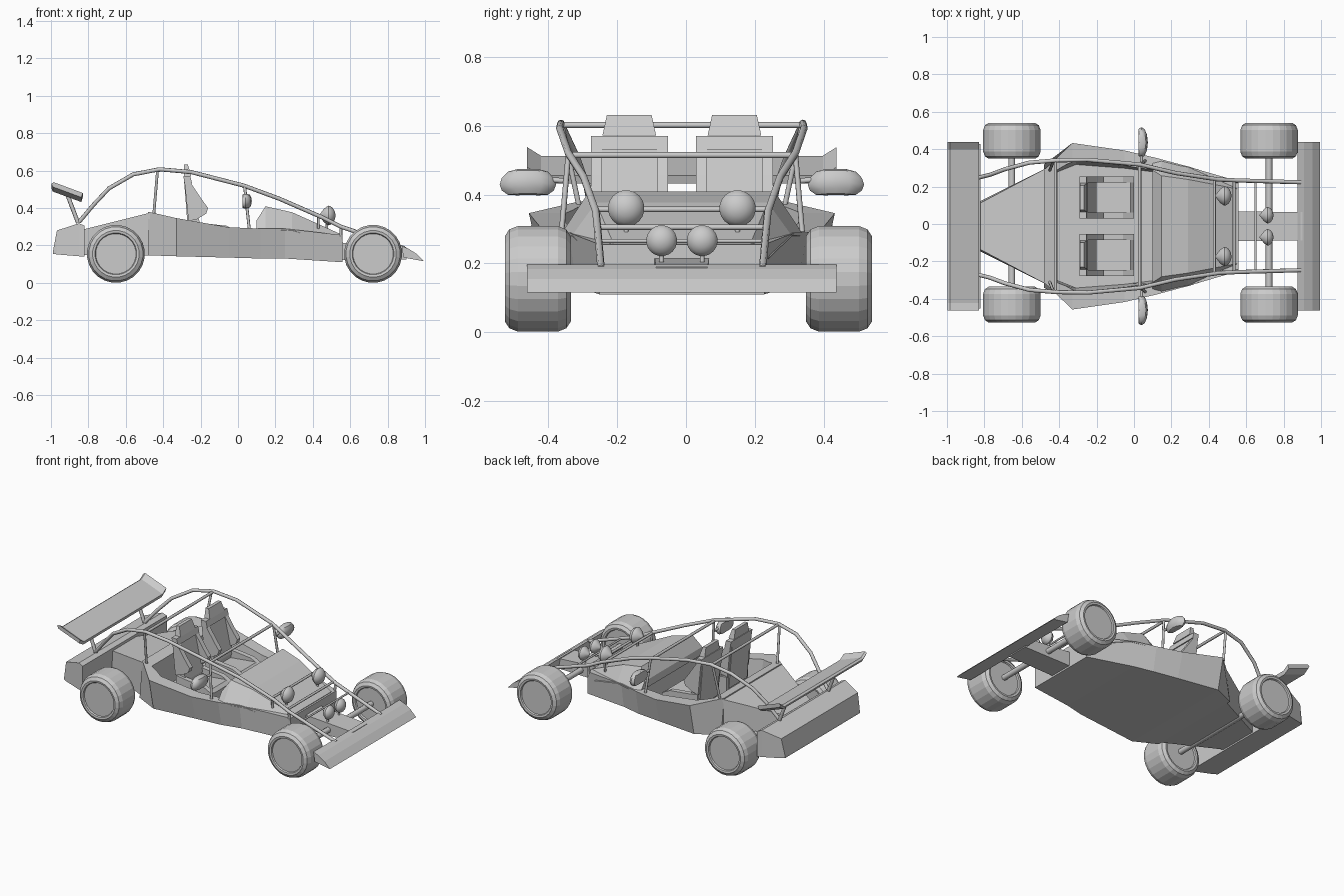
import bpy, bmesh, math
from mathutils import Vector, Matrix

if "Cube" in bpy.data.objects:
    bpy.data.objects.remove(bpy.data.objects["Cube"])

C = -0.012   # centre line of the body
W = 0.007    # centre line of the wheels


def finish(name, bm, smooth=None):
    bmesh.ops.recalc_face_normals(bm, faces=bm.faces)
    me = bpy.data.meshes.new(name)
    bm.to_mesh(me)
    bm.free()
    ob = bpy.data.objects.new(name, me)
    bpy.context.collection.objects.link(ob)
    if smooth:
        bpy.ops.object.select_all(action='DESELECT')
        bpy.context.view_layer.objects.active = ob
        ob.select_set(True)
        bpy.ops.object.shade_smooth_by_angle(angle=math.radians(smooth))
    return ob


def loft(name, rings):
    """Skin closed rings of equal length and cap both ends."""
    bm = bmesh.new()
    rows = [[bm.verts.new(p) for p in r] for r in rings]
    n = len(rows[0])
    for a, b in zip(rows, rows[1:]):
        for i in range(n):
            j = (i + 1) % n
            bm.faces.new((a[i], a[j], b[j], b[i]))
    bm.faces.new(rows[0])
    bm.faces.new(rows[-1])
    return finish(name, bm)


def hull(name, sections):
    """Sections: x, half width low, half width high, z low, z high."""
    return loft(name, [[(x, C - a, zb), (x, C + a, zb), (x, C + b, zt), (x, C - b, zt)]
                       for x, a, b, zb, zt in sections])


def slab(name, profile, y0, y1):
    """Extrude an xz profile from y0 to y1."""
    return loft(name, [[(x, y, z) for x, z in profile] for y in (y0, y1)])


def tube(name, pts, r):
    cu = bpy.data.curves.new(name, 'CURVE')
    cu.dimensions = '3D'
    cu.bevel_depth = r
    cu.bevel_resolution = 2
    cu.use_fill_caps = True
    sp = cu.splines.new('POLY')
    sp.points.add(len(pts) - 1)
    for p, co in zip(sp.points, pts):
        p.co = (*co, 1)
    ob = bpy.data.objects.new(name, cu)
    bpy.context.collection.objects.link(ob)
    bpy.ops.object.select_all(action='DESELECT')
    bpy.context.view_layer.objects.active = ob
    ob.select_set(True)
    bpy.ops.object.convert(target='MESH')
    return ob


def lathe(name, profile, axis, centre, n, smooth=None):
    """Spin (along, radius) points round the x or y axis."""
    bm = bmesh.new()
    prev = None
    for t, r in profile:
        row = []
        for i in range(n):
            a = 2 * math.pi * (i + 0.5) / n
            u, v = r * math.cos(a), r * math.sin(a)
            p = (t, u, v) if axis == 'x' else (u, t, v)
            row.append(bm.verts.new(Vector(p) + Vector(centre)))
        if prev:
            for i in range(n):
                j = (i + 1) % n
                bm.faces.new((prev[i], prev[j], row[j], row[i]))
        prev = row
    bmesh.ops.remove_doubles(bm, verts=bm.verts, dist=1e-5)
    return finish(name, bm, smooth)


# Main tub, hollowed for the cockpit
tub = hull("body_tub", [(-.48, .33, .30, .147, .38), (-.33, .40, .445, .142, .346),
                        (-.05, .36, .405, .135, .297), (.12, .335, .365, .13, .29),
                        (.25, .305, .33, .13, .29), (.56, .24, .24, .11, .255)])
cut = hull("cockpit_cutter", [(-.41, .29, .31, .175, .5), (-.31, .33, .37, .175, .5),
                              (-.05, .31, .35, .17, .5), (.11, .29, .32, .17, .5)])
cut.hide_render = True
cut.hide_viewport = True
mod = tub.modifiers.new("cockpit", 'BOOLEAN')
mod.object = cut
mod.solver = 'EXACT'

# Hood, nose plate, engine deck and tail
hull("hood", [(.10, .34, .30, .285, .335), (.147, .355, .27, .28, .409),
              (.29, .32, .25, .28, .377), (.55, .238, .2, .2, .26)])
hull("nose", [(.48, .08, .08, .12, .22), (.90, .075, .075, .125, .19)])
hull("engine_deck", [(-.83, .13, .12, .15, .285), (-.47, .31, .31, .147, .375)])
hull("tail", [(-.99, .39, .39, .155, .165), (-.968, .40, .40, .152, .28),
              (-.85, .435, .435, .142, .318), (-.82, .44, .44, .14, .305)])

# Front wing
slab("front_wing", [(.875, .197), (.91, .183), (.955, .155), (.995, .115), (.885, .135)],
     C - .45, C + .45)

# Rear wing with turned-up tips
wing = [(-.998, .505), (-.985, .513), (-.83, .455), (-.838, .432), (-.99, .488)]
loft("rear_wing", [[(x, C + y, z + dz) for x, z in wing]
                   for y, dz in ((-.45, .025), (-.41, 0), (.41, 0), (.45, .025))])

# Wheels and axles
tyre = [(.085, 0), (.085, .108), (.094, .112), (.096, .125), (.083, .145), (.058, .155)]
tyre += [(-t, r) for t, r in reversed(tyre)]
for end, x in (("rear", -.653), ("front", .722)):
    for side, s in (("right", -1), ("left", 1)):
        lathe(f"{end}_{side}_wheel", tyre, 'y', (x, W + s * .438, .155), 24)
    tube(f"{end}_axle", [(x, W - .37, .16), (x, W + .37, .16)], .018)

# Roll cage side rails, posts, wing struts and mirrors
rail = [(-.85, .255, .325), (-.77, .275, .42), (-.69, .305, .505), (-.56, .34, .58),
        (-.42, .352, .607), (-.25, .355, .592), (.03, .33, .52), (.22, .285, .45),
        (.45, .25, .35), (.55, .245, .30), (.89, .235, .185)]
for side, s in (("right", -1), ("left", 1)):
    def m(p):
        return (p[0], C + s * p[1], p[2])
    tube(f"{side}_cage_rail", [m(p) for p in rail], .011)
    tube(f"{side}_rear_post", [m((-.43, .35, .605)), m((-.45, .30, .37))], .008)
    tube(f"{side}_front_post", [m((.035, .33, .52)), m((.06, .35, .29))], .008)
    tube(f"{side}_hood_post", [m((.43, .25, .36)), m((.43, .24, .29))], .007)
    tube(f"{side}_nose_post", [m((.55, .243, .30)), m((.55, .23, .18))], .008)
    tube(f"{side}_wing_strut", [m((-.91, .255, .465)), m((-.855, .255, .32))], .011)
    tube(f"{side}_mirror_arm", [m((.04, .345, .44)), m((.04, .41, .445))], .008)
    bm = bmesh.new()
    bmesh.ops.create_uvsphere(bm, u_segments=12, v_segments=8, radius=1)
    for v in bm.verts:
        x, y, z = v.co
        z = max(min(z * 1.25, 1), -1)
        v.co = (max(x, -.5) * .034 + .04, C + s * .448 + y * .082, .437 + z * .038 - y * y * .008)
    finish(f"{side}_mirror", bm, 35)

# Cage cross bars
for i, (x, h, z, r) in enumerate(((-.42, .352, .602, .009), (.03, .33, .515, .009),
                                  (.43, .25, .357, .008), (.535, .245, .305, .008),
                                  (.55, .24, .23, .008), (.65, .24, .265, .006))):
    tube(f"cross_bar_{i}", [(x, C - h, z), (x, C + h, z)], r)

# Lamps
lamp = [(-1, 0), (-.85, .2), (-.45, .72), (-.12, .95), (0, 1), (.15, .95), (.4, .78),
        (.6, .45), (.7, 0)]
for name, x, y, z, r in (("upper", .485, .162, .36, .053), ("lower", .715, .059, .266, .045)):
    for side, s in (("right", -1), ("left", 1)):
        lathe(f"{name}_{side}_lamp", [(t * r, q * r) for t, q in lamp], 'x',
              (x, C + s * y, z), 20, 40)
        tube(f"{name}_{side}_lamp_stalk", [(x - .01, C + s * y, z), (x - .01, C + s * y, .19)], .007)

# Seats
for side, s in (("right", -1), ("left", 1)):
    y = C + s * .153
    slab(f"{side}_seat_back", [(-.29, .565), (-.26, .568), (-.2, .30), (-.215, .25), (-.265, .25)],
         y - .095, y + .095)
    slab(f"{side}_seat_shoulder", [(-.292, .57), (-.255, .57), (-.245, .53), (-.285, .525)],
         y - .112, y + .112)
    loft(f"{side}_headrest", [[(-.29, y - h, z), (-.29 + t, y - h, z), (-.29 + t, y + h, z),
                               (-.29, y + h, z)] for h, z, t in ((.078, .572, .04), (.065, .632, .022))])
    slab(f"{side}_seat_cushion", [(-.25, .18), (-.25, .265), (-.02, .29), (0, .27), (0, .18)],
         y - .08, y + .08)
    for e in (-1, 1):
        a, b = sorted((y + e * .08, y + e * .112))
        slab(f"{side}_seat_bolster", [(-.285, .53), (-.25, .53), (-.2, .455), (-.16, .40),
                                      (-.17, .37), (-.22, .34), (-.265, .33)], a, b)
        slab(f"{side}_cushion_bolster", [(-.26, .18), (-.26, .33), (-.2, .32), (-.06, .305),
                                         (0, .275), (0, .18)], a, b)
